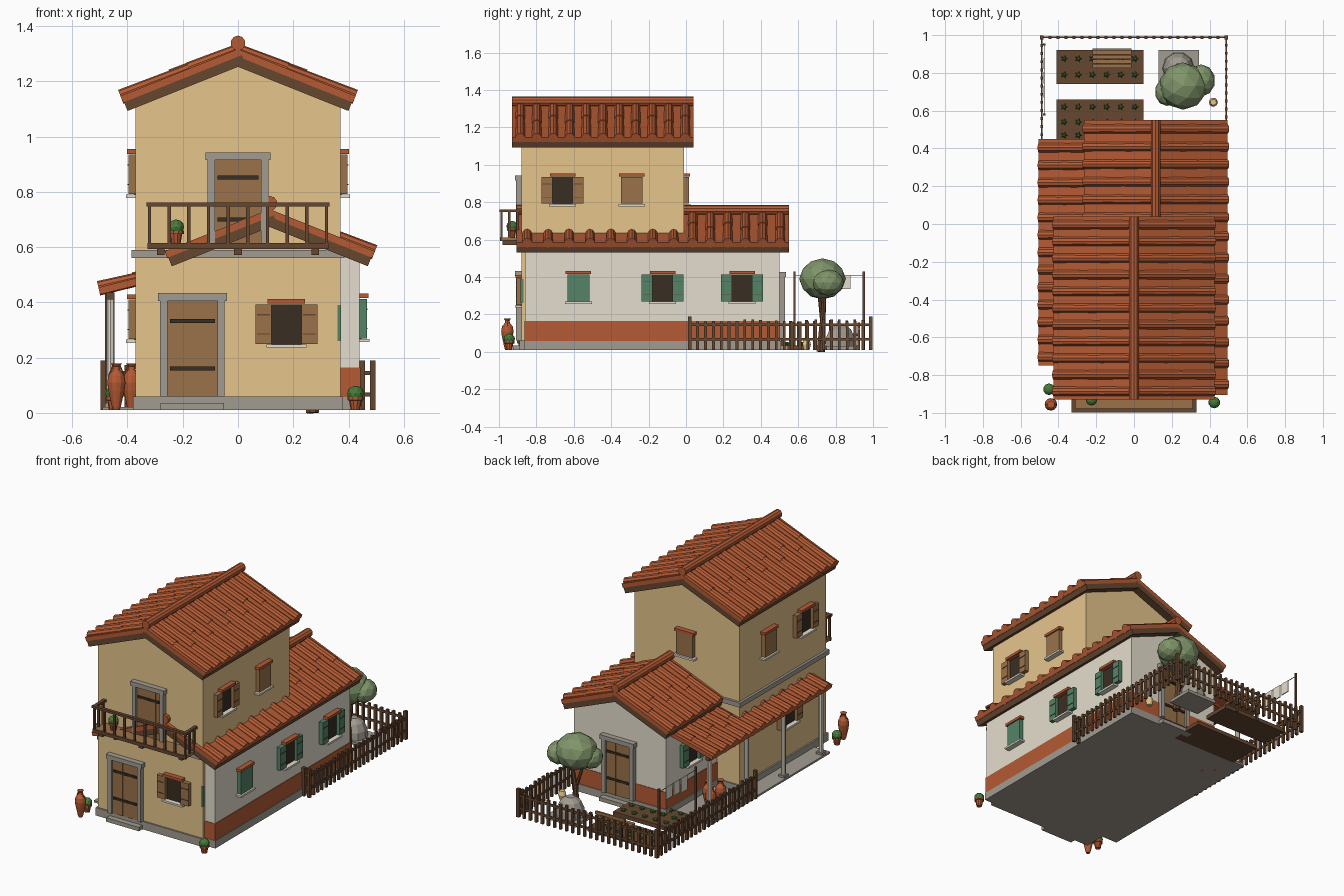
import bpy, bmesh, math, random
from mathutils import Matrix, Vector

if "Cube" in bpy.data.objects:
    bpy.data.objects.remove(bpy.data.objects["Cube"])

random.seed(4)
PALETTE = {"ochre_plaster": (230, 197, 140), "pale_plaster": (228, 222, 205), "stone": (162, 156, 145),
           "wood": (155, 114, 74), "dark_wood": (102, 71, 48), "terracotta": (181, 91, 52),
           "dark_opening": (57, 46, 35), "green_paint": (85, 132, 103), "tree_leaf": (128, 149, 106),
           "plant_green": (73, 123, 58)}
MATS = {}
for key, rgb in PALETTE.items():
    MATS[key] = bpy.data.materials.new(key)
    MATS[key].diffuse_color = [((c / 255 + 0.055) / 1.055) ** 2.4 for c in rgb] + [1]


class Part:
    """One object gathered from primitives, each with its own flat colour."""
    def __init__(self, name, matrix=None):
        self.name, self.m = name, matrix or Matrix()
        self.bm, self.used = bmesh.new(), []

    def paint(self, mat, verts):
        if mat not in self.used:
            self.used.append(mat)
        for f in {f for v in verts for f in v.link_faces}:
            f.material_index = self.used.index(mat)

    def box(self, mat, x0, x1, y0, y1, z0, z1):
        m = self.m @ Matrix.Translation(((x0 + x1) / 2, (y0 + y1) / 2, (z0 + z1) / 2))
        m = m @ Matrix.Diagonal((x1 - x0, y1 - y0, z1 - z0, 1))
        self.paint(mat, bmesh.ops.create_cube(self.bm, size=1, matrix=m)["verts"])

    def rod(self, mat, a, b, r1, r2=None, seg=8):
        a, b = Vector(a), Vector(b)
        m = self.m @ Matrix.Translation((a + b) / 2) @ (b - a).to_track_quat("Z", "Y").to_matrix().to_4x4()
        self.paint(mat, bmesh.ops.create_cone(self.bm, cap_ends=True, segments=seg, radius1=r1,
                   radius2=r1 if r2 is None else r2, depth=(b - a).length, matrix=m)["verts"])

    def ball(self, mat, c, size, sub=2):
        m = self.m @ Matrix.Translation(c) @ Matrix.Diagonal((*size, 1))
        self.paint(mat, bmesh.ops.create_icosphere(self.bm, subdivisions=sub, radius=1, matrix=m)["verts"])

    def bridge(self, mat, rings):
        # closed skin through equal rings of points
        rings = [[self.bm.verts.new(p) for p in ring] for ring in rings]
        n = len(rings[0])
        self.bm.faces.new(rings[0])
        self.bm.faces.new(rings[-1])
        for lo, hi in zip(rings, rings[1:]):
            for i in range(n):
                self.bm.faces.new((lo[i], lo[(i + 1) % n], hi[(i + 1) % n], hi[i]))
        self.paint(mat, [v for ring in rings for v in ring])

    def lathe(self, mat, c, profile, seg=10, star=1):
        turn = [(math.cos(t * math.tau / seg) * (star if t % 2 else 1),
                 math.sin(t * math.tau / seg) * (star if t % 2 else 1)) for t in range(seg)]
        self.bridge(mat, [[(c[0] + r * a, c[1] + r * b, c[2] + z) for a, b in turn] for r, z in profile])

    def done(self):
        bmesh.ops.recalc_face_normals(self.bm, faces=self.bm.faces)
        me = bpy.data.meshes.new(self.name)
        self.bm.to_mesh(me)
        self.bm.free()
        for mat in self.used:
            me.materials.append(MATS[mat])
        bpy.context.collection.objects.link(bpy.data.objects.new(self.name, me))


def facing(x, y, z, deg):
    # local -y points out of the wall
    return Matrix.Translation((x, y, z)) @ Matrix.Rotation(math.radians(deg), 4, "Z")


def window(name, x, y, z, deg, colour="wood", is_open=True):
    p = Part(name, facing(x, y, z, deg))
    w, h = 0.054, 0.145
    if is_open:
        p.box("dark_opening", -w, w, -0.006, 0.01, 0, h)
    p.box("terracotta", -w - 0.014, w + 0.014, -0.032, 0.01, h + 0.002, h + 0.019)
    p.box("pale_plaster", -w - 0.018, w + 0.018, -0.035, 0.01, -0.012, 0)
    for s in (-1, 1):
        a, b = (w, w + 0.058) if is_open else (0, w + 0.004)
        lo, hi = sorted((s * a, s * b))
        p.box(colour, lo, hi, -0.026, 0.005, 0.002, h)
        for zz in (0.035, h - 0.04) if is_open else ():
            p.box("dark_wood", lo + 0.006, hi - 0.006, -0.029, -0.02, zz, zz + 0.004)
    p.done()


def door(name, x, y, z, deg, w, h):
    p = Part(name, facing(x, y, z, deg))
    step = 2 * w / 5
    for i in range(5):
        p.box("wood", -w + i * step, -w + (i + 1) * step, -0.016 - 0.002 * (i % 2), 0.01, 0, h)
    for f in (0.27, 0.77):
        p.box("dark_opening", -w * 0.9, w * 0.9, -0.024, -0.01, h * f, h * f + 0.014)
    for s in (-1, 1):
        lo, hi = sorted((s * w, s * (w + 0.027)))
        p.box("stone", lo, hi, -0.03, 0.01, 0, h)
    p.box("stone", -w - 0.035, w + 0.035, -0.035, 0.01, h, h + 0.028)
    p.done()


def tiled_slope(p, ridge_x, ridge_z, run, slope, side, y0, y1, rows, breaks, deck=True):
    # local x runs down the slope, local z is the slope normal
    c = 1 / math.hypot(1, slope)
    s = slope * c
    p.m = Matrix(((side * c, 0, side * s, ridge_x), (0, 1, 0, 0), (-s, 0, c, ridge_z), (0, 0, 0, 1)))
    length = run / c
    if deck:
        p.box("dark_wood", 0, length - 0.004, y0, y1, -0.072, -0.038)
    p.box("terracotta", 0, length, y0, y1, -0.038, -0.012)
    pitch = (y1 - y0) / rows
    for i in range(rows):
        y = y0 + (i + 0.5) * pitch
        cuts = [0] + [length * (k + (0.15 if i % 2 else -0.15)) / breaks for k in range(1, breaks)] + [length]
        for a, b in zip(cuts, cuts[1:]):
            p.rod("terracotta", (a, y, -0.018), (b, y, -0.015), 0.0245, 0.0265, 10)
    p.m = Matrix()


def gable_roof(name, rx, rz, run, spans):
    p = Part(name)
    for y0, y1, rows in spans:
        for side in (-1, 1):
            tiled_slope(p, rx, rz, run, 0.4, side, y0, y1, rows, 2)
    p.rod("terracotta", (rx, spans[0][0], rz + 0.008), (rx, spans[-1][1], rz + 0.008), 0.027, seg=10)
    p.done()


def gable_house(name, mat, x0, x1, y0, y1, eave, peak):
    p = Part(name)
    pts = [(x0, 0.02), (x1, 0.02), (x1, eave), ((x0 + x1) / 2, peak), (x0, eave)]
    p.bridge(mat, [[(x, y, z) for x, z in pts] for y in (y0, y1)])
    p.done()


def single(name, mat, *b):
    p = Part(name)
    p.box(mat, *b)
    p.done()


# Walls, plinths and bands
gable_house("tower_walls", "ochre_plaster", -0.37, 0.37, -0.88, -0.01, 1.115, 1.265)
gable_house("wing_walls", "pale_plaster", -0.21, 0.44, -0.86, 0.50, 0.55, 0.685)
single("tower_plinth", "stone", -0.38, 0.38, -0.89, 0, 0.01, 0.06)
single("wing_plinth", "stone", -0.22, 0.446, -0.865, 0.508, 0.01, 0.058)
single("porch_floor", "stone", -0.49, -0.21, -0.75, 0.45, 0.01, 0.022)
single("wing_painted_band", "terracotta", -0.213, 0.443, -0.863, 0.503, 0.058, 0.165)
single("tower_ledge", "stone", -0.385, 0.385, -0.892, 0.005, 0.56, 0.59)
single("front_step", "stone", -0.28, -0.05, -0.925, -0.88, 0.01, 0.035)
single("back_step", "stone", 0.0, 0.23, 0.50, 0.545, 0.01, 0.035)
single("corner_shutter", "green_paint", 0.36, 0.373, -0.885, -0.87, 0.26, 0.39)

# Roofs
gable_roof("tower_roof", 0, 1.33, 0.43, [(-0.93, 0.04, 11)])
gable_roof("wing_roof", 0.115, 0.75, 0.385, [(-0.905, -0.01, 8), (-0.01, 0.55, 6)])
p = Part("porch_roof")
tiled_slope(p, -0.21, 0.54, 0.298, 0.25, -1, -0.75, 0.45, 13, 2, deck=False)
p.done()
p = Part("porch_frame")
p.box("dark_wood", -0.475, -0.447, -0.74, 0.44, 0.41, 0.435)
for y in (-0.70, -0.32, 0.05, 0.42):
    p.rod("pale_plaster", (-0.461, y, 0.02), (-0.461, y, 0.425), 0.0145)
    p.box("stone", -0.482, -0.44, y - 0.021, y + 0.021, 0.015, 0.035)
p.done()

# Doors and windows
door("front_door", -0.165, -0.88, 0.06, 0, 0.09, 0.345)
door("balcony_door", 0, -0.88, 0.61, 0, 0.083, 0.305)
door("back_door", 0.115, 0.50, 0.06, 180, 0.085, 0.34)
window("front_window", 0.175, -0.88, 0.248, 0)
window("tower_back_window", 0, -0.01, 0.79, 180, is_open=False)
for x, deg, side in ((0.37, 90, "right"), (-0.37, -90, "left")):
    window(side + "_upper_open_window", x, -0.66, 0.79, deg)
    window(side + "_upper_closed_window", x, -0.29, 0.79, deg, is_open=False)
window("left_lower_window", -0.37, -0.50, 0.265, -90)
for y, is_open in ((-0.575, False), (-0.125, True), (0.30, True)):
    window("wing_right_window", 0.44, y, 0.268, 90, "green_paint", is_open)
window("wing_left_window", -0.21, 0.25, 0.268, -90, "green_paint")

# Balcony
p = Part("balcony")
p.box("wood", -0.325, 0.325, -0.99, -0.88, 0.595, 0.612)
p.box("dark_wood", -0.328, 0.328, -0.995, -0.983, 0.593, 0.614)
for x in (-0.28, 0, 0.28):
    p.box("dark_wood", x - 0.014, x + 0.014, -0.98, -0.88, 0.572, 0.596)
p.box("dark_wood", -0.332, 0.332, -0.997, -0.977, 0.747, 0.762)
for i in range(10):
    x = -0.32 + i * 0.64 / 9
    p.box("dark_wood", x - 0.006, x + 0.006, -0.993, -0.981, 0.61, 0.75)
for x in (-0.32, 0.32):
    p.box("dark_wood", x - 0.01, x + 0.01, -0.99, -0.88, 0.747, 0.762)
    for y in (-0.945, -0.90):
        p.box("dark_wood", x - 0.006, x + 0.006, y - 0.006, y + 0.006, 0.61, 0.75)
p.done()


# Fence: pickets and two rails per straight run
def fence(name, x0, y0, x1, y1):
    p = Part(name)
    dx, dy = x1 - x0, y1 - y0
    n = max(1, round(math.hypot(dx, dy) / 0.043))
    for z in (0.06, 0.138):
        p.box("dark_wood", min(x0, x1) - 0.004, max(x0, x1) + 0.004, min(y0, y1) - 0.004, max(y0, y1) + 0.004, z, z + 0.014)
    for i in range(n + 1):
        x, y = x0 + dx * i / n, y0 + dy * i / n
        r, top = (0.010, 0.19) if i in (0, n) else (0.0075, 0.16 + random.random() * 0.015)
        p.box("dark_wood", x - r, x + r, y - r, y + r, 0.01, top)
    p.done()


fence("right_fence", 0.488, 0.02, 0.488, 0.988)
fence("right_fence_return", 0.45, 0.02, 0.488, 0.02)
fence("back_fence", -0.488, 0.988, 0.488, 0.988)
fence("left_fence", -0.488, 0.0, -0.488, 0.988)

# Garden beds with leafy seedlings
p = Part("garden_beds")
for y0, y1, rows in ((0.74, 0.92, (0.79, 0.875)), (0.44, 0.66, (0.47, 0.54, 0.62))):
    p.box("dark_wood", -0.41, 0.05, y0, y1, 0.01, 0.035)
    for y in rows:
        for i in range(6):
            p.lathe("plant_green", (-0.37 + i * 0.075, y, 0.033), [(0.012, 0), (0.019, 0.012), (0.008, 0.019)], 10, 0.5)
p.done()

# Bench
p = Part("bench")
for i in range(4):
    p.box("wood", -0.22, -0.012, 0.825 + i * 0.024, 0.847 + i * 0.024, 0.085, 0.097)
for z in (0.115, 0.14):
    p.box("wood", -0.22, -0.012, 0.918, 0.93, z, z + 0.018)
for x in (-0.20, -0.045):
    p.box("dark_wood", x, x + 0.015, 0.835, 0.85, 0.01, 0.085)
    p.box("dark_wood", x, x + 0.015, 0.918, 0.93, 0.01, 0.14)
p.done()

# Oven on its slab
p = Part("stone_oven")
p.box("stone", 0.13, 0.345, 0.75, 0.92, 0.01, 0.03)
p.lathe("stone", (0.235, 0.825, 0.03), [(0.085, 0), (0.08, 0.045), (0.06, 0.09), (0.025, 0.115)], 10)
p.done()

# Tree
p = Part("tree")
p.rod("dark_wood", (0.27, 0.72, 0), (0.265, 0.73, 0.16), 0.024, 0.016, 7)
p.rod("dark_wood", (0.265, 0.73, 0.15), (0.29, 0.74, 0.33), 0.016, 0.01, 7)
p.rod("dark_wood", (0.265, 0.73, 0.15), (0.22, 0.71, 0.32), 0.012, 0.008, 7)
p.ball("tree_leaf", (0.26, 0.73, 0.39), (0.128, 0.125, 0.11))
p.ball("tree_leaf", (0.355, 0.76, 0.37), (0.075, 0.085, 0.07))
p.ball("tree_leaf", (0.175, 0.70, 0.36), (0.065, 0.075, 0.065))
p.done()

# Clothes line
p = Part("clothes_line")
for y in (0.58, 0.95):
    p.box("dark_wood", -0.481, -0.469, y - 0.006, y + 0.006, 0.01, 0.43)
p.rod("dark_wood", (-0.475, 0.58, 0.41), (-0.475, 0.95, 0.41), 0.002, seg=5)
for y, drop in ((0.70, 0.09), (0.775, 0.08), (0.85, 0.075)):
    p.box("pale_plaster", -0.478, -0.472, y - 0.03, y + 0.03, 0.41 - drop, 0.412)
p.done()

# Amphorae and potted plants
AMPHORA = [(0.012, 0), (0.016, 0.012), (0.029, 0.07), (0.033, 0.1), (0.029, 0.125), (0.013, 0.145),
           (0.012, 0.158), (0.02, 0.168)]
for x, y in ((-0.44, -0.955), (-0.385, 0.30), (-0.385, 0.20), (-0.33, 0.25)):
    p = Part("amphora")
    p.lathe("terracotta", (x, y, 0.01), AMPHORA, 12)
    for s in (-1, 1):
        p.rod("terracotta", (x + s * 0.026, y, 0.135), (x + s * 0.012, y, 0.17), 0.004, seg=5)
    p.done()
for x, y, z in ((-0.45, -0.875, 0.01), (0.425, -0.945, 0.01), (-0.225, -0.93, 0.612)):
    p = Part("potted_plant")
    p.lathe("terracotta", (x, y, z), [(0.017, 0), (0.023, 0.035), (0.029, 0.036), (0.029, 0.047)])
    p.ball("plant_green", (x, y, z + 0.06), (0.031, 0.031, 0.028))
    p.done()
p = Part("garden_jar")
p.lathe("ochre_plaster", (0.42, 0.645, 0.01), [(0.016, 0), (0.024, 0.03), (0.016, 0.055)])
p.done()

for m in bpy.data.materials:
    if m.users and not m.is_grease_pencil:
        m.use_nodes = True
        m.node_tree.nodes["Principled BSDF"].inputs["Base Color"].default_value = m.diffuse_color
